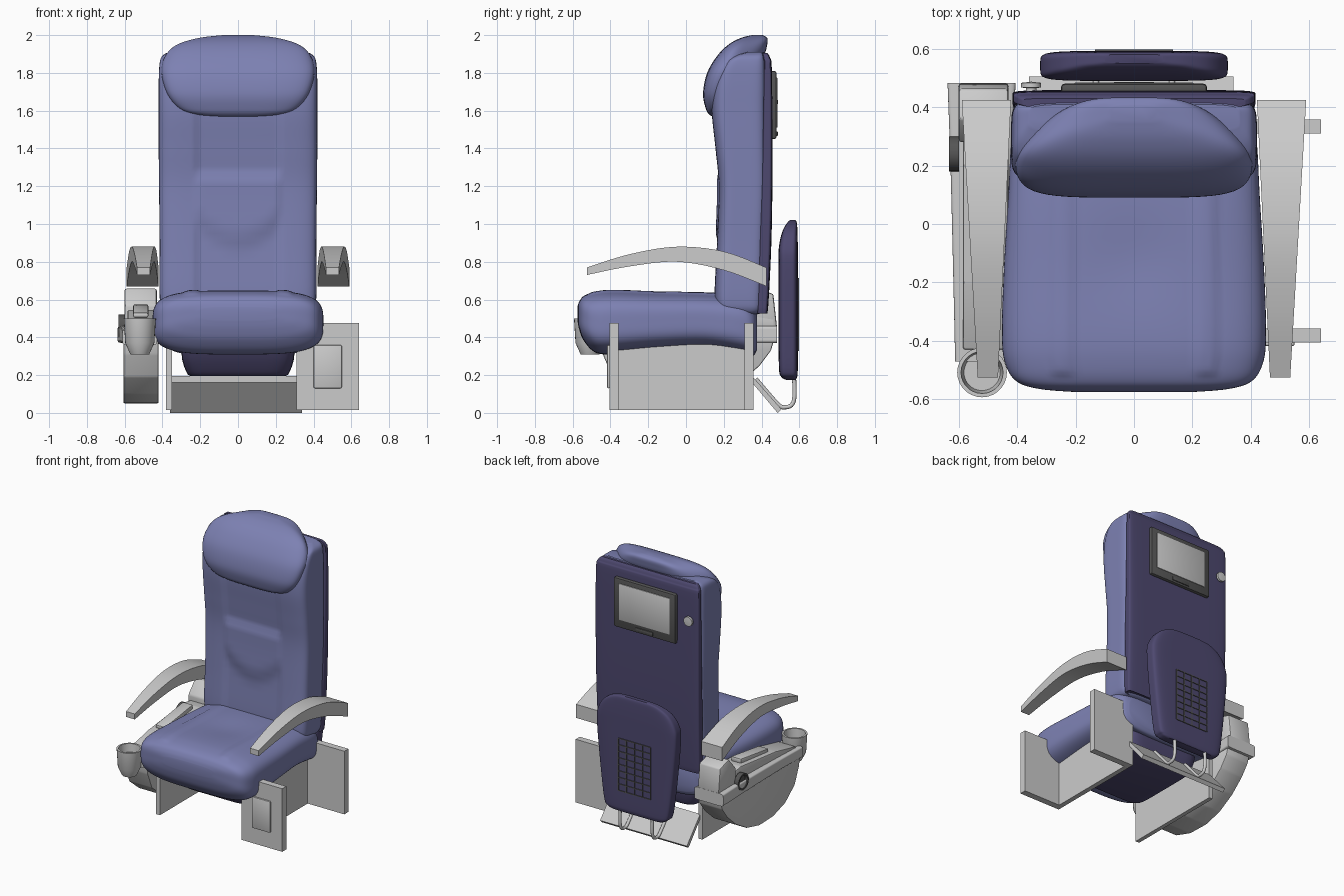
import bpy, bmesh, math
from mathutils import Vector

def material(name, rgb):
    m = bpy.data.materials.new(name)
    m.diffuse_color = (*rgb, 1)
    return m

BLUE = material("blue_leather", (0.205, 0.22, 0.45))
DARK = material("dark_shell", (0.075, 0.065, 0.16))
CHAR = material("charcoal", (0.09, 0.09, 0.09))

def finish(name, bm, mat=None):
    bmesh.ops.recalc_face_normals(bm, faces=bm.faces)
    me = bpy.data.meshes.new(name)
    bm.to_mesh(me)
    bm.free()
    ob = bpy.data.objects.new(name, me)
    bpy.context.collection.objects.link(ob)
    if mat:
        me.materials.append(mat)
    bpy.ops.object.select_all(action='DESELECT')
    ob.select_set(True)
    bpy.context.view_layer.objects.active = ob
    bpy.ops.object.shade_smooth_by_angle(angle=math.radians(35))
    return ob

def spline(rows, steps):
    """Catmull-Rom interpolation of parameter rows."""
    out = []
    for i in range(len(rows) - 1):
        a, b, c, d = rows[max(i - 1, 0)], rows[i], rows[i + 1], rows[min(i + 2, len(rows) - 1)]
        for t in (s / steps for s in range(steps)):
            out.append([0.5 * (2*q + (r-p)*t + (2*p-5*q+4*r-w)*t*t + (3*q-p-3*r+w)*t**3)
                        for p, q, r, w in zip(a, b, c, d)])
    return out + [list(rows[-1])]

def loft(name, rows, axis='z', n=5, seg=16, steps=5, mat=None, tweak=None):
    """Skin rounded-rectangle sections; row = (position, x0, x1, v0, v1)."""
    ts = [2 * k / seg - 1 for k in range(seg)]
    square = [(t, -1) for t in ts] + [(1, t) for t in ts] + [(-t, 1) for t in ts] + [(-1, -t) for t in ts]
    bm = bmesh.new()
    rings = []
    for pos, x0, x1, v0, v1 in spline(rows, steps):
        ring = []
        for p, q in square:
            f = (abs(p)**n + abs(q)**n) ** (-1 / n)
            x = (x0+x1)/2 + (x1-x0)/2*p*f
            v = (v0+v1)/2 + (v1-v0)/2*q*f
            co = Vector((x, v, pos) if axis == 'z' else (x, pos, v))
            if tweak:
                tweak(co, q * f)
            ring.append(bm.verts.new(co))
        rings.append(ring)
    for a, b in zip(rings, rings[1:]):
        for i in range(len(a)):
            bm.faces.new((a[i - 1], a[i], b[i], b[i - 1]))
    bm.faces.new(rings[0])
    bm.faces.new(rings[-1])
    return finish(name, bm, mat)

def sym(rows):
    return [(p, -w, w, a, b) for p, w, a, b in rows]

def prism(name, pts, x0, x1, mat=None, bevel=0):
    """Extrude a (y, z) profile across x."""
    bm = bmesh.new()
    f = bm.faces.new([bm.verts.new((x0, y, z)) for y, z in pts])
    ext = bmesh.ops.extrude_face_region(bm, geom=[f])['geom']
    bmesh.ops.translate(bm, vec=(x1 - x0, 0, 0), verts=[v for v in ext if isinstance(v, bmesh.types.BMVert)])
    if bevel:
        bmesh.ops.bevel(bm, geom=bm.edges[:], offset=bevel, segments=2, affect='EDGES', profile=0.5)
    return finish(name, bm, mat)

def box(name, x0, x1, y0, y1, z0, z1, mat=None, bevel=0):
    return prism(name, [(y0, z0), (y1, z0), (y1, z1), (y0, z1)], x0, x1, mat, bevel)

def lathe(name, profile, loc, rot=(0, 0, 0), mat=None):
    bm = bmesh.new()
    vs = [bm.verts.new((r, 0, z)) for r, z in profile]
    es = [bm.edges.new(e) for e in zip(vs, vs[1:])]
    bmesh.ops.spin(bm, geom=vs + es, cent=(0, 0, 0), axis=(0, 0, 1), angle=math.tau, steps=28)
    bmesh.ops.remove_doubles(bm, verts=bm.verts, dist=1e-4)
    ob = finish(name, bm, mat)
    ob.location, ob.rotation_euler = loc, rot

def step(a, b, x):
    t = min(max((x - a) / (b - a), 0), 1)
    return t * t * (3 - 2 * t)

# Backrest cushion with recessed centre panel and lumbar pad
def back_detail(co, q):
    if q < -0.7:
        mid = 1 - step(0.205, 0.235, abs(co.x))
        low = 0.86 + 2.5 * co.x**2
        co.y += 0.014 * mid
        co.y -= 0.022 * mid * step(low, low + 0.1, co.z) * (1 - step(1.23, 1.28, co.z))

loft("backrest", sym([(0.52, 0.36, 0.20, 0.37), (0.54, 0.40, 0.165, 0.41), (0.62, 0.415, 0.15, 0.42),
                      (0.9, 0.415, 0.163, 0.43), (1.2, 0.418, 0.172, 0.44), (1.4, 0.42, 0.155, 0.44),
                      (1.6, 0.42, 0.135, 0.44), (1.75, 0.42, 0.145, 0.44), (1.85, 0.415, 0.19, 0.435),
                      (1.89, 0.40, 0.25, 0.425), (1.91, 0.36, 0.32, 0.41)]),
     n=6, seg=40, steps=6, mat=BLUE, tweak=back_detail)

# Rear shell of the backrest
loft("back_shell", sym([(0.535, 0.39, 0.38, 0.425), (0.56, 0.405, 0.375, 0.435), (0.9, 0.413, 0.385, 0.452),
                        (1.3, 0.416, 0.40, 0.458), (1.8, 0.415, 0.41, 0.455), (1.88, 0.405, 0.405, 0.445),
                        (1.905, 0.38, 0.40, 0.43)]), n=8, mat=DARK)

# Headrest pillow, narrowing towards the rear
def taper(co, q):
    co.x *= 1 - 0.38 * step(0.22, 0.46, co.y)

loft("headrest", sym([(1.57, 0.10, 0.14, 0.18), (1.58, 0.22, 0.122, 0.21), (1.61, 0.31, 0.105, 0.24),
                      (1.69, 0.375, 0.09, 0.27), (1.80, 0.405, 0.112, 0.33), (1.89, 0.39, 0.165, 0.41),
                      (1.95, 0.345, 0.225, 0.43), (1.985, 0.25, 0.29, 0.43), (2.0, 0.11, 0.35, 0.405)]),
     n=4, mat=BLUE, tweak=taper)

# Seat cushion with strap-like seams
def seat_detail(co, q):
    if q > 0.7:
        co.z += 0.008 * step(0.2, 0.225, abs(co.x)) * (1 - step(0.27, 0.29, abs(co.x))) * step(-0.53, -0.5, co.y)
        co.z -= 0.012 * (1 - step(0.0, 0.25, abs(co.x))) * math.exp(-((co.y + 0.12) / 0.15)**2)

loft("seat_cushion", sym([(-0.575, 0.20, 0.49, 0.56), (-0.565, 0.32, 0.44, 0.59), (-0.54, 0.40, 0.38, 0.62),
                          (-0.48, 0.44, 0.32, 0.64), (-0.38, 0.452, 0.31, 0.648), (-0.15, 0.445, 0.33, 0.64),
                          (0.1, 0.43, 0.34, 0.635), (0.28, 0.42, 0.315, 0.62), (0.35, 0.40, 0.30, 0.58),
                          (0.375, 0.35, 0.33, 0.54)]),
     axis='y', n=3.6, seg=40, mat=BLUE, tweak=seat_detail)
loft("seat_pan", sym([(0.195, 0.25, -0.26, 0.28), (0.21, 0.27, -0.29, 0.30), (0.28, 0.295, -0.34, 0.32),
                      (0.36, 0.30, -0.38, 0.33)]), n=8, mat=DARK)

# Arched, tapering armrests
for side, s in (("right", 1), ("left", -1)):
    rows = []
    for y, lo, hi in ((-0.525, 0.73, 0.77), (-0.3, 0.775, 0.84), (-0.05, 0.80, 0.88),
                      (0.2, 0.755, 0.855), (0.425, 0.67, 0.77)):
        t = (y + 0.525) / 0.95
        a, b = sorted((s * (0.465 - 0.045 * t), s * (0.535 + 0.055 * t)))
        rows.append((y, a, b, lo, hi))
    loft(side + "_armrest", rows, axis='y', n=80, seg=1)

# Base panels
box("left_side_panel", -0.38, -0.35, -0.40, 0.355, 0.015, 0.38)
box("right_side_panel", 0.31, 0.345, -0.40, 0.355, 0.015, 0.40)
for part, y in (("front", -0.405), ("rear", 0.31)):
    box(part + "_bulkhead", 0.31, 0.64, y, y + 0.047, 0.015, 0.475)
box("control_box", 0.40, 0.55, -0.418, -0.40, 0.13, 0.36, bevel=0.008)
prism("rear_kick_board", [(0.35, 0.195), (0.35, 0.16), (0.485, 0.0), (0.505, 0.02)], -0.36, 0.34)

# Side console: rounded body, rim, sloping top and rear block
bowl = [(-0.46, 0.42), (-0.44, 0.31), (-0.39, 0.19), (-0.28, 0.10), (-0.14, 0.055), (0.02, 0.05),
        (0.16, 0.085), (0.29, 0.16), (0.39, 0.25), (0.45, 0.33), (0.475, 0.42)]
prism("console_body", bowl, -0.607, -0.42, bevel=0.008)
loft("console_rim", [(-0.47, -0.612, -0.43, 0.36, 0.44), (-0.2, -0.618, -0.43, 0.37, 0.45),
                     (0.2, -0.628, -0.42, 0.37, 0.46), (0.482, -0.638, -0.405, 0.37, 0.46)], axis='y', n=10)
prism("console_top", [(-0.43, 0.43), (0.47, 0.43), (0.47, 0.5), (0.2, 0.545), (-0.2, 0.50), (-0.43, 0.45)],
      -0.585, -0.43, bevel=0.008)
prism("console_rear_block", [(0.28, 0.45), (0.482, 0.45), (0.462, 0.63), (0.36, 0.66), (0.28, 0.57)],
      -0.60, -0.43, bevel=0.01)
prism("handset", [(-0.16, 0.505), (0.16, 0.54), (0.16, 0.575), (-0.16, 0.53)], -0.555, -0.475, bevel=0.008)
lathe("console_socket", [(0, 0), (0.06, 0), (0.06, 0.035), (0.048, 0.035), (0.04, 0.02), (0, 0.02)],
      (-0.598, 0.24, 0.46), (0, -math.pi/2, 0), CHAR)

# Cup holder
lathe("cup_holder", [(0, 0.31), (0.05, 0.31), (0.077, 0.37), (0.085, 0.50), (0.072, 0.50), (0.062, 0.39), (0, 0.39)],
      (-0.52, -0.508, 0))

# Screen on the shell
box("screen_bezel", -0.25, 0.25, 0.44, 0.48, 1.45, 1.81, CHAR, 0.012)
box("screen", -0.205, 0.205, 0.47, 0.484, 1.51, 1.775, bevel=0.004)
box("screen_latch", -0.07, 0.07, 0.47, 0.486, 1.465, 1.49, CHAR, 0.004)
lathe("coat_hook", [(0, 0), (0.018, 0), (0.018, 0.02), (0.034, 0.022), (0.034, 0.038), (0, 0.042)],
      (-0.352, 0.445, 1.645), (-math.pi/2, 0, 0))

# Rear leg-rest pad with mesh panel
loft("rear_pad", sym([(0.175, 0.20, 0.53, 0.58), (0.19, 0.235, 0.505, 0.588), (0.24, 0.262, 0.492, 0.592),
                      (0.5, 0.295, 0.49, 0.592), (0.78, 0.32, 0.49, 0.592), (0.88, 0.31, 0.492, 0.592),
                      (0.96, 0.26, 0.51, 0.59), (1.005, 0.18, 0.535, 0.587), (1.02, 0.10, 0.55, 0.58)]),
     n=6, mat=DARK)
for x in (-0.13, -0.065, 0, 0.065, 0.13):
    box("mesh_upright", x - 0.003, x + 0.003, 0.585, 0.597, 0.33, 0.71, CHAR)
for i in range(9):
    z = 0.33 + 0.0475 * i
    box("mesh_crossbar", -0.13, 0.13, 0.585, 0.597, z - 0.003, z + 0.003, CHAR)

# Bent tube supports of the pad
path = spline([(0.57, 0.22), (0.575, 0.10), (0.562, 0.045), (0.525, 0.03), (0.485, 0.048), (0.37, 0.18)], 5)
for x in (-0.13, 0.13):
    cu = bpy.data.curves.new("pad_support", 'CURVE')
    cu.dimensions = '3D'
    cu.bevel_depth = 0.011
    cu.use_fill_caps = True
    sp = cu.splines.new('POLY')
    sp.points.add(len(path) - 1)
    for p, (y, z) in zip(sp.points, path):
        p.co = (x, y, z, 1)
    bpy.context.collection.objects.link(bpy.data.objects.new("pad_support", cu))
